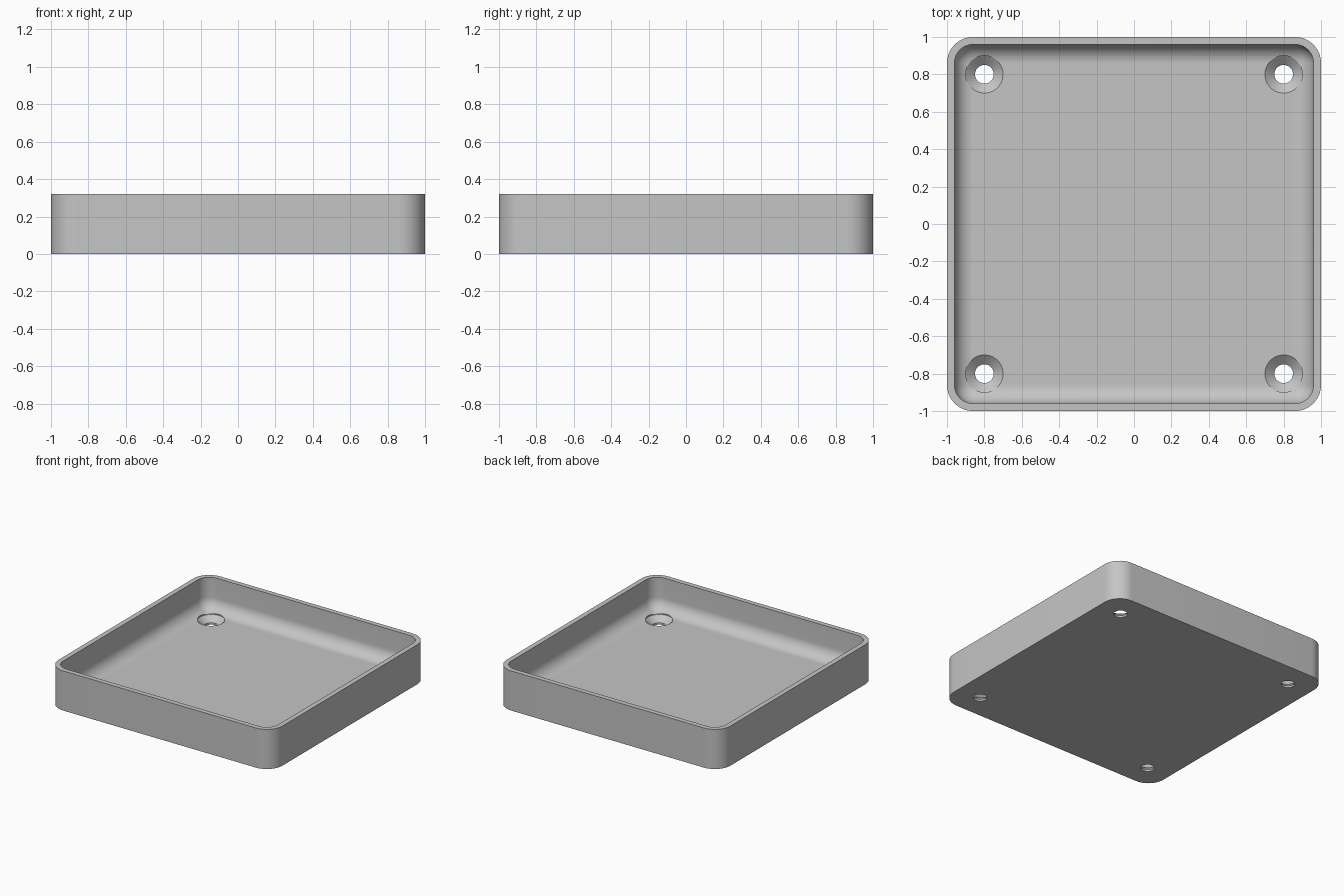
import bpy, bmesh, math

if "Cube" in bpy.data.objects:
    bpy.data.objects.remove(bpy.data.objects["Cube"])

HEIGHT, FLOOR, WALL = 0.32, 0.06, 0.04
CORNER = 0.14                 # outer corner radius
FILLET = CORNER - WALL        # inner corner and floor fillet radius
STEPS = 12

grey = bpy.data.materials.new("plain grey")
grey.use_nodes = True
colour = (0.56, 0.56, 0.56, 1)
grey.diffuse_color = colour
grey.node_tree.nodes["Principled BSDF"].inputs["Base Color"].default_value = colour


def rounded_square(bm, inset, z):
    """Ring of vertices: a square with round corners, inset from the outside."""
    centre, radius = 1 - CORNER, CORNER - inset
    ring = []
    for quarter, (sx, sy) in enumerate([(1, 1), (-1, 1), (-1, -1), (1, -1)]):
        for i in range(STEPS + 1):
            a = (quarter + i / STEPS) * math.pi / 2
            ring.append(bm.verts.new((sx * centre + radius * math.cos(a),
                                      sy * centre + radius * math.sin(a), z)))
    return ring


def circle(bm, radius, z):
    n = 48
    return [bm.verts.new((radius * math.cos(i * math.tau / n),
                          radius * math.sin(i * math.tau / n), z)) for i in range(n)]


def loft(name, make_ring, sections):
    """Closed solid through a list of (size, z) sections."""
    bm = bmesh.new()
    rings = [make_ring(bm, size, z) for size, z in sections]
    for a, b in zip(rings, rings[1:]):
        for i in range(len(a)):
            j = (i + 1) % len(a)
            bm.faces.new((a[i], a[j], b[j], b[i]))
    bm.faces.new(rings[0][::-1])
    bm.faces.new(rings[-1])
    bmesh.ops.remove_doubles(bm, verts=bm.verts, dist=1e-5)
    bmesh.ops.recalc_face_normals(bm, faces=bm.faces)
    mesh = bpy.data.meshes.new(name)
    bm.to_mesh(mesh)
    bm.free()
    mesh.materials.append(grey)
    obj = bpy.data.objects.new(name, mesh)
    bpy.context.collection.objects.link(obj)
    return obj


# Tray: outer wall, rim, inner wall, then the fillet curving into the floor
sections = [(0, 0), (0, HEIGHT), (WALL, HEIGHT)]
for i in range(STEPS + 1):
    a = i / STEPS * math.pi / 2
    sections.append((WALL + FILLET * (1 - math.cos(a)),
                     FLOOR + FILLET * (1 - math.sin(a))))
tray = loft("tray", rounded_square, sections)

# Countersunk screw holes in the four corners
bpy.context.view_layer.objects.active = tray
for x in (-0.8, 0.8):
    for y in (-0.8, 0.8):
        cutter = loft("hole_cutter", circle,
                      [(0.05, -0.05), (0.05, 0.015), (0.1, FLOOR - 0.002), (0.1, 0.2)])
        cutter.location = (x, y, 0)
        cutter.hide_render = True
        mod = tray.modifiers.new("hole", 'BOOLEAN')
        mod.operation = 'DIFFERENCE'
        mod.solver = 'EXACT'
        mod.object = cutter
        bpy.context.view_layer.update()
        bpy.ops.object.modifier_apply(modifier=mod.name)
        bpy.data.objects.remove(cutter)

# Smooth curves, sharp edges
bpy.ops.object.select_all(action='DESELECT')
tray.select_set(True)
bpy.ops.object.shade_smooth_by_angle(angle=math.radians(30))
